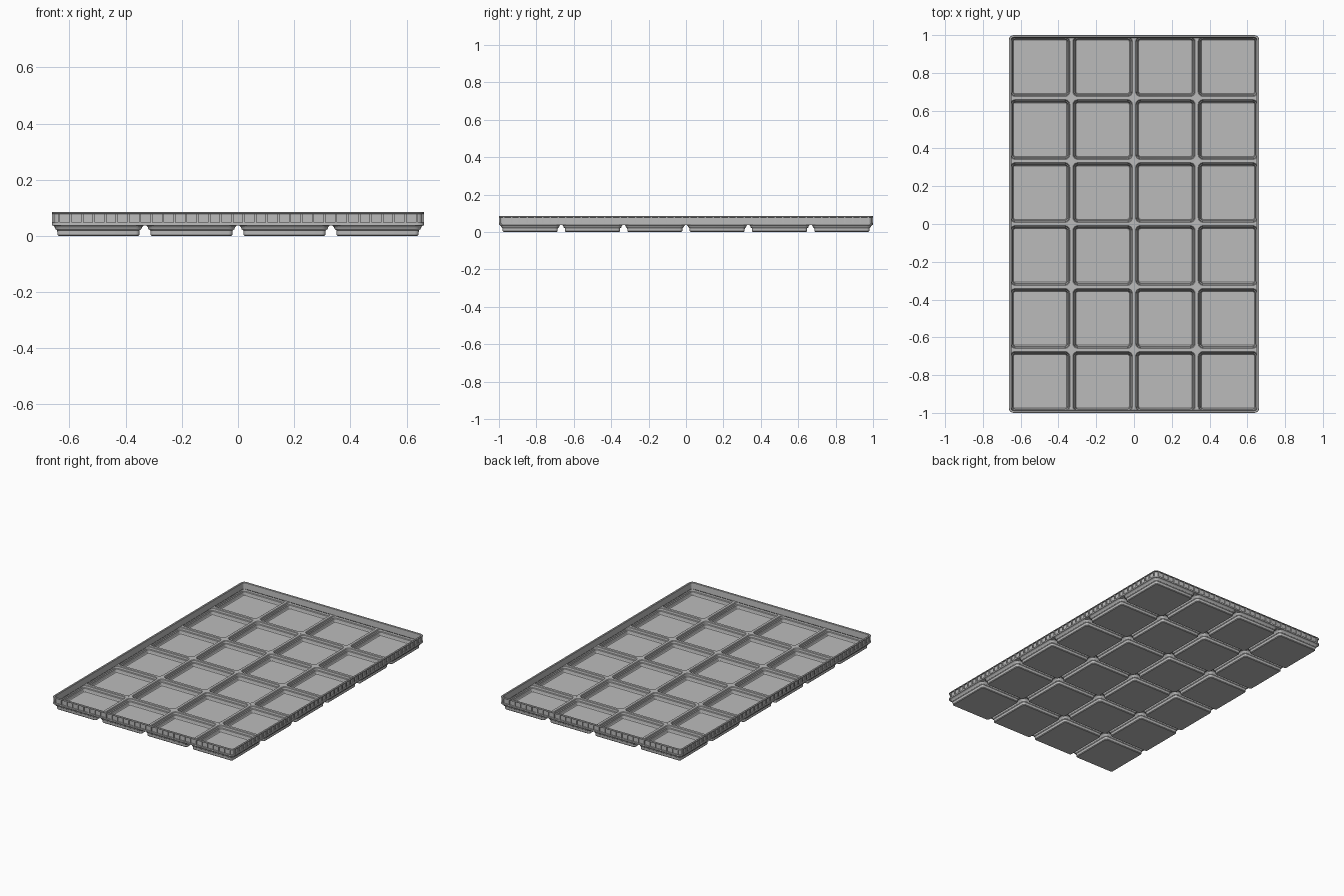
import bpy, bmesh, math

if "Cube" in bpy.data.objects:
    bpy.data.objects.remove(bpy.data.objects["Cube"])

COLS, ROWS = 4, 6
W, L = 0.663, 1.0            # half size of the tray
HX, HY = W / COLS, L / ROWS  # half size of one cell tile
RIM_R = 0.026                # corner radius of the tray
SEG = 4

grey = bpy.data.materials.new("tray grey")
grey.diffuse_color = (0.5, 0.5, 0.5, 1)
grey.use_nodes = True
grey.node_tree.nodes["Principled BSDF"].inputs["Base Color"].default_value = grey.diffuse_color


def rounded_rect(hx, hy, r):
    """Counter-clockwise outline of a rounded rectangle."""
    pts = []
    for q, (sx, sy) in enumerate([(1, 1), (-1, 1), (-1, -1), (1, -1)]):
        for i in range(SEG + 1):
            a = math.pi / 2 * (q + i / SEG)
            pts.append((sx * (hx - r) + r * math.cos(a), sy * (hy - r) + r * math.sin(a)))
    return pts


def tile_border():
    """Rounded outline pushed out to the full square tile."""
    out = []
    for x, y in rounded_rect(HX - 0.008, HY - 0.008, 0.028):
        k = 1 / max(abs(x) / HX, abs(y) / HY)
        out.append((x * k, y * k))
    return out


def clip_to_tray(x, y):
    """Keep points inside the rounded corners of the tray."""
    dx, dy = abs(x) - (W - RIM_R), abs(y) - (L - RIM_R)
    if dx > 0 and dy > 0:
        d = math.hypot(dx, dy)
        if d > RIM_R:
            x = math.copysign(W - RIM_R + dx * RIM_R / d, x)
            y = math.copysign(L - RIM_R + dy * RIM_R / d, y)
    return x, y


def loft(bm, loops, closed=False):
    """Skin a list of equal length 3D loops."""
    rings = [[bm.verts.new(p) for p in lp] for lp in loops]
    pairs = list(zip(rings, rings[1:]))
    if closed:
        pairs.append((rings[-1], rings[0]))
    else:
        bm.faces.new(rings[0])
        bm.faces.new(rings[-1])
    n = len(rings[0])
    for a, b in pairs:
        for i in range(n):
            j = (i + 1) % n
            bm.faces.new((a[i], a[j], b[j], b[i]))


def box(bm, cx, cy, cz, sx, sy, sz):
    vs = bmesh.ops.create_cube(bm, size=1)["verts"]
    for v in vs:
        v.co = (cx + v.co.x * sx, cy + v.co.y * sy, cz + v.co.z * sz)


def finish(bm, name):
    bmesh.ops.recalc_face_normals(bm, faces=bm.faces[:])
    mesh = bpy.data.meshes.new(name)
    bm.to_mesh(mesh)
    bm.free()
    mesh.materials.append(grey)
    ob = bpy.data.objects.new(name, mesh)
    bpy.context.collection.objects.link(ob)
    bpy.ops.object.select_all(action='DESELECT')
    ob.select_set(True)
    bpy.context.view_layer.objects.active = ob
    bpy.ops.object.shade_smooth_by_angle(angle=math.radians(30))


# Cells: (inset from tile border, height), underside then inside
UNDER = [(0.024, 0.0), (0.020, 0.004), (0.019, 0.020), (0.013, 0.024), (0.010, 0.032), (0.006, 0.036)]
INSIDE = [(0.008, 0.045), (0.012, 0.042), (0.014, 0.029), (0.019, 0.026), (0.022, 0.010), (0.025, 0.007)]

bm = bmesh.new()
border = tile_border()
for c in range(COLS):
    for r in range(ROWS):
        ox, oy = (2 * c + 1) * HX - W, (2 * r + 1) * HY - L

        def ring(inset, z):
            return [(ox + x, oy + y, z) for x, y in rounded_rect(HX - inset, HY - inset, 0.034 - inset)]

        def edge(z):
            return [(*clip_to_tray(ox + x, oy + y), z) for x, y in border]

        loft(bm, [ring(*p) for p in UNDER] + [edge(0.038), edge(0.045)] + [ring(*p) for p in INSIDE])
finish(bm, "cell_tray")

# Raised rim with a recessed band around the outside
RIM = [(0.0, 0.038), (0.0, 0.047), (0.007, 0.048), (0.007, 0.078), (0.0, 0.079), (0.0, 0.083),
       (0.002, 0.085), (0.011, 0.085), (0.013, 0.083), (0.015, 0.044), (0.012, 0.040)]
bm = bmesh.new()
loft(bm, [[(x, y, z) for x, y in rounded_rect(W - i, L - i, RIM_R - i)] for i, z in RIM], closed=True)
finish(bm, "rim")

# Small upright bars dividing the recessed band into panels
bm = bmesh.new()
for half, other, count, along_x in ((W, L, 32, True), (L, W, 48, False)):
    span = half - RIM_R
    for k in range(count):
        t = -span + 2 * span * k / (count - 1)
        for s in (-1, 1):
            d = s * (other - 0.0045)
            if along_x:
                box(bm, t, d, 0.063, 0.008, 0.007, 0.032)
            else:
                box(bm, d, t, 0.063, 0.007, 0.008, 0.032)
finish(bm, "rim_bars")
